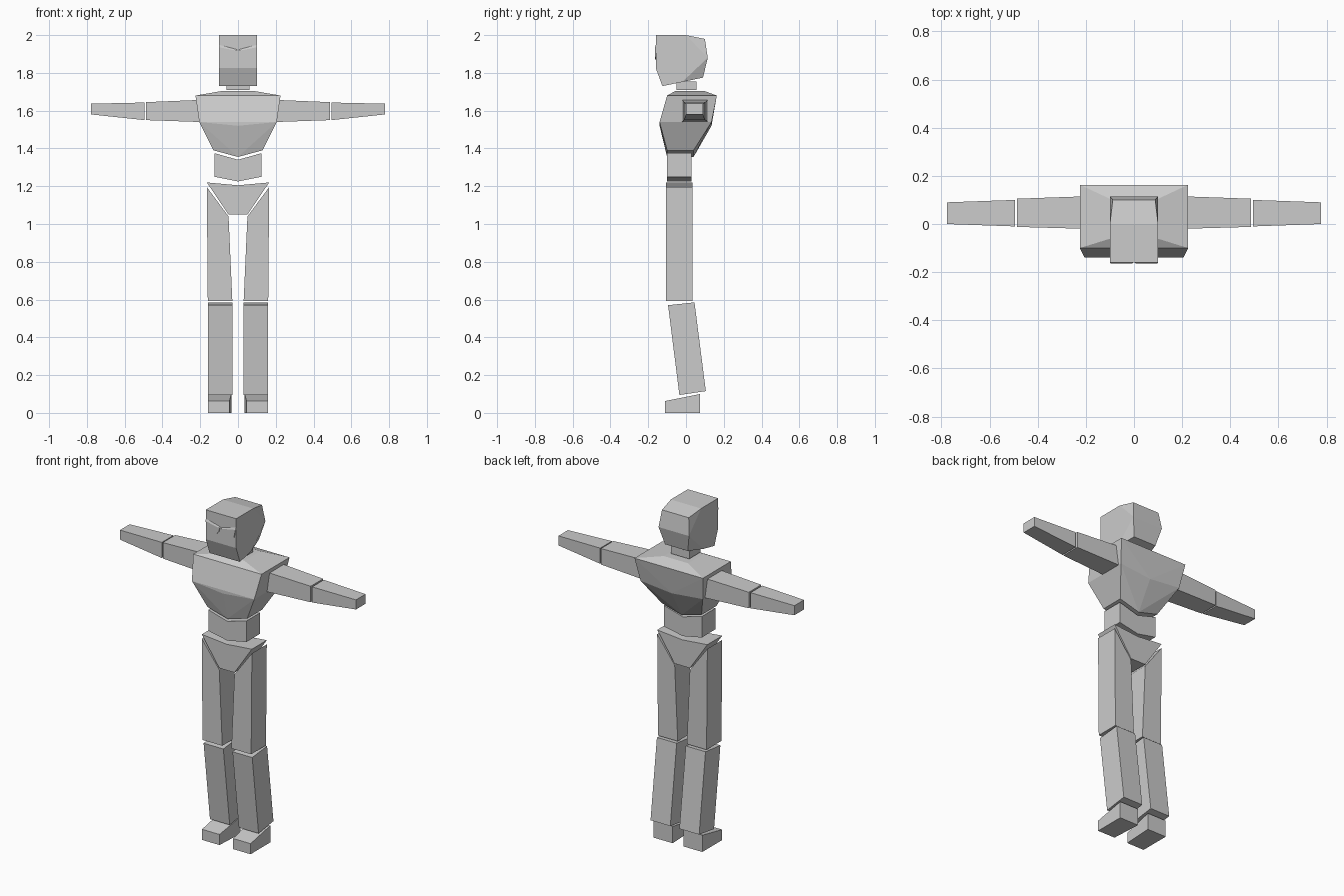
import bpy
import bmesh

cube = bpy.data.objects.get("Cube")
if cube:
    bpy.data.objects.remove(cube, do_unlink=True)

grey = bpy.data.materials.new("plain grey")
grey.use_nodes = True
colour = (0.6, 0.6, 0.6, 1)
grey.diffuse_color = colour
grey.node_tree.nodes["Principled BSDF"].inputs["Base Color"].default_value = colour


def finish(name, bm):
    bmesh.ops.recalc_face_normals(bm, faces=bm.faces)
    mesh = bpy.data.meshes.new(name)
    bm.to_mesh(mesh)
    bm.free()
    mesh.materials.append(grey)
    obj = bpy.data.objects.new(name, mesh)
    bpy.context.collection.objects.link(obj)


def hull(name, points, mirror=False):
    """Faceted convex block around the points."""
    bm = bmesh.new()
    pts = set(points)
    if mirror:
        pts |= {(-x, y, z) for x, y, z in points}
    for p in sorted(pts):
        bm.verts.new(p)
    out = bmesh.ops.convex_hull(bm, input=bm.verts)
    loose = {g for g in out["geom_interior"] + out["geom_unused"]
             if isinstance(g, bmesh.types.BMVert)}
    bmesh.ops.delete(bm, geom=list(loose), context="VERTS")
    bmesh.ops.dissolve_limit(bm, angle_limit=0.02, verts=bm.verts, edges=bm.edges)
    finish(name, bm)


def prism(name, profile, y0, y1):
    """Front outline (x, z) given depth from y0 to y1."""
    bm = bmesh.new()
    rings = [[bm.verts.new((x, y, z)) for x, z in profile] for y in (y0, y1)]
    n = len(profile)
    for ring in rings:
        bm.faces.new(ring)
    for i in range(n):
        j = (i + 1) % n
        bm.faces.new((rings[0][i], rings[0][j], rings[1][j], rings[1][i]))
    finish(name, bm)


def box_ring(x, y0, y1, z0, z1):
    return [(x, y, z) for y in (y0, y1) for z in (z0, z1)]


# Head, narrowing at the crown and jaw
hull("head", [(0.1, -0.16, 2.0), (0.1, 0.0, 2.0), (0.088, 0.10, 1.98),
              (0.1, 0.115, 1.88), (0.075, 0.09, 1.775), (0.1, -0.02, 1.845),
              (0.1, -0.02, 1.752), (0.1, -0.125, 1.73), (0.1, -0.16, 1.825)], True)
hull("neck", box_ring(0.06, -0.05, 0.055, 1.71, 1.755), True)

# Torso: top plate, shoulders, chest and lower ribs
torso = []
for x, y0, y1, z in [(0.08, -0.055, 0.095, 1.705), (0.225, -0.10, 0.163, 1.68),
                     (0.205, -0.14, 0.135, 1.54), (0.13, -0.10, 0.04, 1.39)]:
    torso += [(x, y0, z), (x, y1, z)]
torso += [(0, -0.14, 1.52), (0, 0.135, 1.52), (0, -0.10, 1.355), (0, 0.04, 1.355)]
hull("torso", torso, True)

# Waist and pelvis with notched tops
prism("waist", [(-0.125, 1.375), (0, 1.34), (0.125, 1.375),
                (0.125, 1.25), (0, 1.225), (-0.125, 1.25)], -0.10, 0.03)
prism("pelvis", [(-0.165, 1.22), (0, 1.205), (0.165, 1.22),
                 (0.05, 1.05), (-0.05, 1.05)], -0.105, 0.035)

for side, s in (("left", 1), ("right", -1)):
    def flip(points):
        return [(s * p[0], *p[1:]) for p in points]

    # Arms
    hull(side + "_upper_arm", flip(box_ring(0.2, -0.02, 0.115, 1.54, 1.657)
                                   + box_ring(0.487, -0.012, 0.105, 1.55, 1.645)))
    hull(side + "_forearm", flip(box_ring(0.495, -0.01, 0.10, 1.55, 1.643)
                                 + box_ring(0.777, 0.0, 0.09, 1.58, 1.637)))

    # Legs
    prism(side + "_thigh", flip([(0.165, 1.195), (0.05, 1.04), (0.03, 0.593),
                                 (0.16, 0.593)]), -0.105, 0.035)
    shin = [(-0.095, 0.57), (0.045, 0.585), (0.105, 0.115), (-0.035, 0.095)]
    hull(side + "_shin", flip([(x, y, z) for x in (0.03, 0.16) for y, z in shin]))
    foot = [(-0.11, 0), (-0.11, 0.063), (0.075, 0.10), (0.075, 0)]
    hull(side + "_foot", flip([(x, y, z) for y, z in foot
                               for x in (0.16, 0.045 if y < 0 else 0.035)]))

    # Eyewear lens, a thin plate with a sloping top bevel
    lens = [(0.098, 1.935), (0.006, 1.917), (0.012, 1.893), (0.03, 1.875),
            (0.065, 1.87), (0.088, 1.885)]
    back = [(0.1, 1.95), (0.004, 1.925)] + lens[2:]
    hull(side + "_lens", flip([(x, -0.165, z) for x, z in lens]
                              + [(x, -0.159, z) for x, z in back]))
